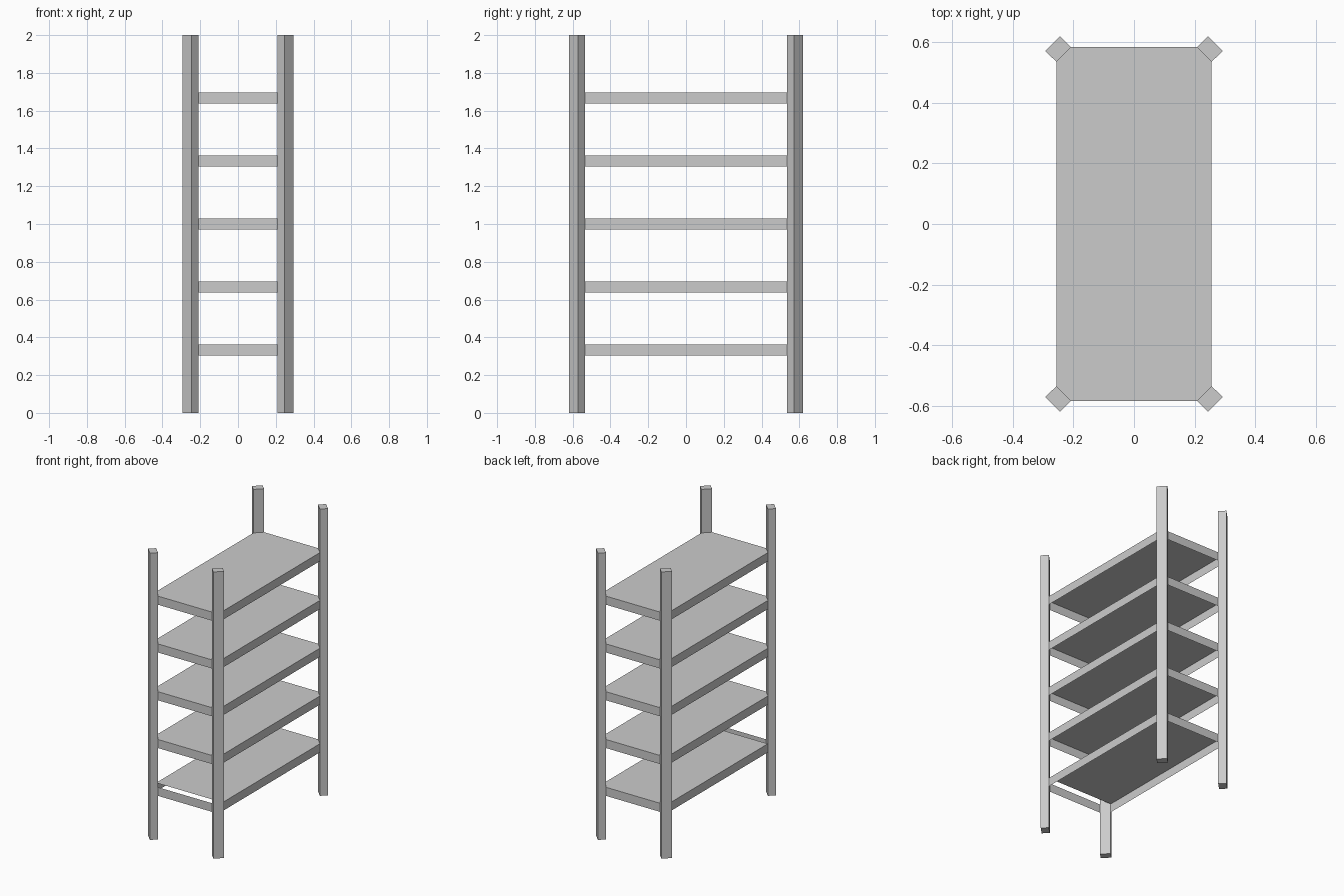
import bpy, bmesh

if "Cube" in bpy.data.objects:
    bpy.data.objects.remove(bpy.data.objects["Cube"])

X, Y = 0.2565, 0.584        # shelf half sizes
CX, CY = 0.208, 0.536       # where the chamfered corners begin
RIM = 0.06                  # rim height
LEVELS = [2 * i / 6 for i in range(1, 6)]


def finish(bm, name):
    bmesh.ops.recalc_face_normals(bm, faces=bm.faces)
    mesh = bpy.data.meshes.new(name)
    bm.to_mesh(mesh)
    bm.free()
    obj = bpy.data.objects.new(name, mesh)
    bpy.context.collection.objects.link(obj)
    return obj


# Corner posts: rectangular bars turned diagonally, flush with shelf chamfers
def post(sx, sy):
    profile = [(CX, Y), (X, CY), (0.2935, 0.572), (0.245, 0.6205)]
    bm = bmesh.new()
    base = bm.faces.new([bm.verts.new((sx * x, sy * y, 0)) for x, y in profile])
    top = bmesh.ops.extrude_face_region(bm, geom=[base], use_keep_orig=True)
    bmesh.ops.translate(bm, vec=(0, 0, 2),
                        verts=[v for v in top["geom"] if isinstance(v, bmesh.types.BMVert)])
    finish(bm, "corner_post")


# Shelf: thin sheet-metal deck with a folded-down rim, open underneath
def shelf(z, open_front):
    outline = [(-CX, -Y), (CX, -Y), (X, -CY), (X, CY),
               (CX, Y), (-CX, Y), (-X, CY), (-X, -CY)]
    bm = bmesh.new()
    hi = [bm.verts.new((x, y, z + RIM / 2)) for x, y in outline]
    lo = [bm.verts.new((x, y, z - RIM / 2)) for x, y in outline]
    # The lowest deck stops short of the front rim
    bm.faces.new(hi[2:] if open_front else hi)
    for i in range(8):
        j = (i + 1) % 8
        bm.faces.new((hi[i], lo[i], lo[j], hi[j]))
    finish(bm, "shelf")


for sx in (-1, 1):
    for sy in (-1, 1):
        post(sx, sy)

for i, z in enumerate(LEVELS):
    shelf(z, i == 0)
